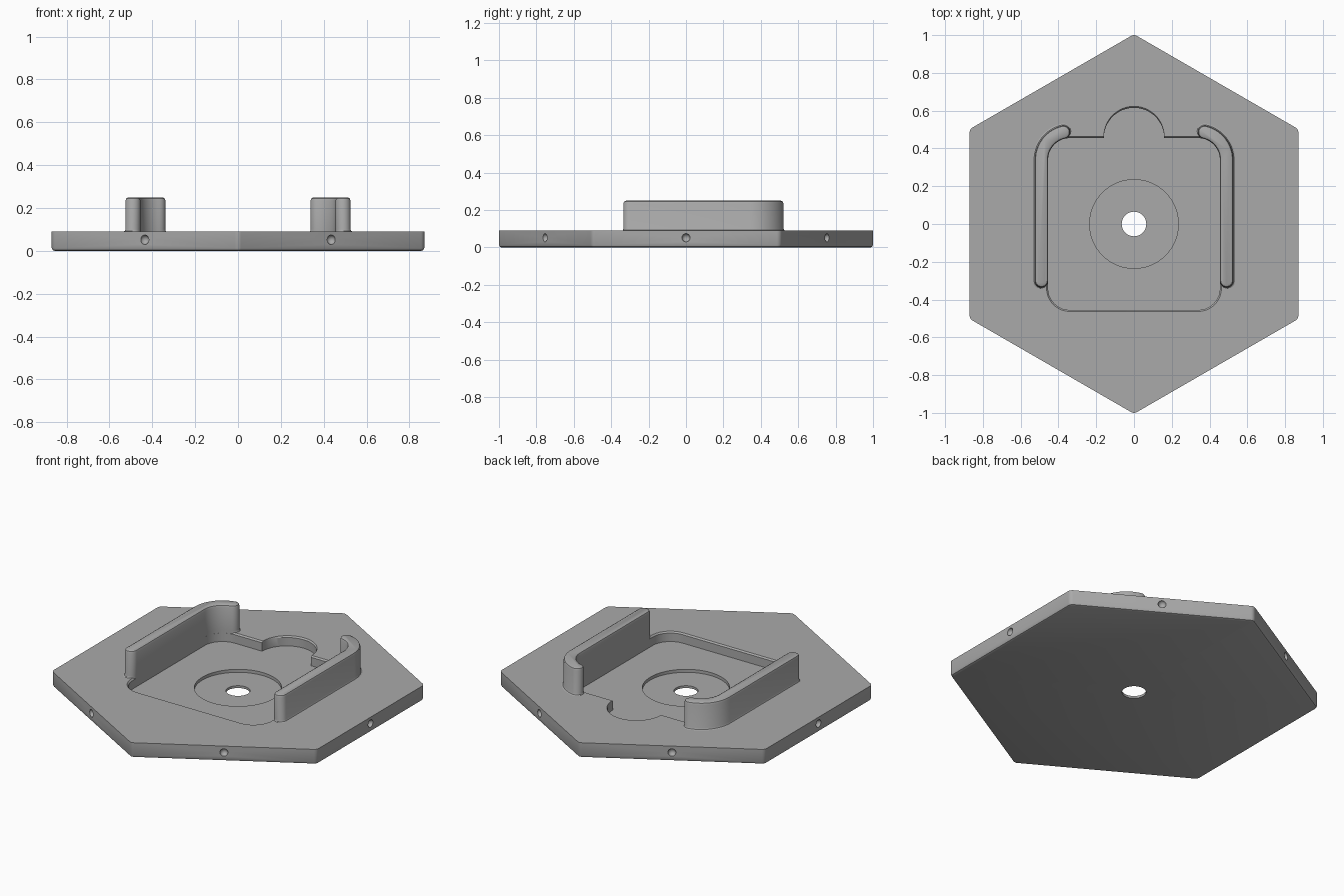
import bpy, bmesh
from math import cos, sin, pi, radians
from mathutils import Matrix

if "Cube" in bpy.data.objects:
    bpy.data.objects.remove(bpy.data.objects["Cube"], do_unlink=True)

grey = bpy.data.materials.new("plain grey")
grey.use_nodes = True
colour = (0.4, 0.4, 0.4, 1)
grey.diffuse_color = colour
grey.node_tree.nodes["Principled BSDF"].inputs["Base Color"].default_value = colour


def arc(cx, cy, r, start, end, steps):
    """Points on an arc, angles in degrees."""
    angles = [radians(start + (end - start) * i / steps) for i in range(steps + 1)]
    return [(cx + r * cos(a), cy + r * sin(a)) for a in angles]


def finish(name, bm):
    bmesh.ops.recalc_face_normals(bm, faces=bm.faces)
    mesh = bpy.data.meshes.new(name)
    bm.to_mesh(mesh)
    bm.free()
    mesh.materials.append(grey)
    obj = bpy.data.objects.new(name, mesh)
    bpy.context.collection.objects.link(obj)
    return obj


def loft(name, sections):
    """Solid through a stack of (outline, height) sections."""
    bm = bmesh.new()
    rings = [[bm.verts.new((x, y, z)) for x, y in pts] for pts, z in sections]
    for low, high in zip(rings, rings[1:]):
        for i in range(len(low)):
            j = (i + 1) % len(low)
            bm.faces.new((low[i], low[j], high[j], high[i]))
    bm.faces.new(rings[0])
    bm.faces.new(rings[-1])
    return finish(name, bm)


def cut(target, cutter):
    cutter.hide_render = True
    mod = target.modifiers.new("cut", 'BOOLEAN')
    mod.operation, mod.solver, mod.object = 'DIFFERENCE', 'EXACT', cutter
    bpy.context.view_layer.objects.active = target
    bpy.ops.object.modifier_apply(modifier=mod.name)
    bpy.data.objects.remove(cutter, do_unlink=True)


def smooth(obj):
    bpy.ops.object.select_all(action='DESELECT')
    obj.select_set(True)
    bpy.context.view_layer.objects.active = obj
    bpy.ops.object.shade_smooth_by_angle(angle=radians(30))


TOP, FLOOR, RECESS = 0.09, 0.032, 0.014


# Hexagonal plate with rounded corners and a softened lower edge
def hexagon(inset):
    r = 0.03 - inset
    reach = (0.87 - 0.03) / cos(pi / 6)
    pts = []
    for k in range(6):
        a = 30 + 60 * k
        pts += arc(reach * cos(radians(a)), reach * sin(radians(a)), r, a - 30, a + 30, 6)
    return pts


plate = loft("base_plate", [(hexagon(0.015), 0), (hexagon(0.005), 0.004),
                            (hexagon(0), 0.015), (hexagon(0), TOP)])


# Square pocket with a round finger notch at the back
def pocket(grow):
    half, r, c = 0.455 + grow, 0.115 + grow, 0.34
    return (arc(c, c, r, 0, 90, 10) + arc(0, half, 0.16, 0, 180, 32)
            + arc(-c, c, r, 90, 180, 10) + arc(-c, -c, r, 180, 270, 10)
            + arc(c, -c, r, 270, 360, 10))


cut(plate, loft("pocket_cutter", [(pocket(0), FLOOR), (pocket(0), TOP - 0.008),
                                  (pocket(0.008), TOP), (pocket(0.008), TOP + 0.05)]))


# Central recess and through hole
def disc(r):
    return arc(0, 0, r, 0, 354.375, 63)


cut(plate, loft("recess_cutter", [(disc(0.235), RECESS), (disc(0.235), 0.06)]))
cut(plate, loft("hole_cutter", [(disc(0.065), -0.05), (disc(0.065), 0.06)]))

# Dimple in the middle of each side
for k in range(6):
    a = radians(60 * k)
    bm = bmesh.new()
    bmesh.ops.create_uvsphere(bm, u_segments=20, v_segments=12, radius=0.022,
                              matrix=Matrix.Translation((0.87 * cos(a), 0.87 * sin(a), 0.052)))
    cut(plate, finish("dimple_cutter", bm))
smooth(plate)


# Hooked side walls, with a fillet at the foot and a softened top
def wall_outline(side, outer, inner):
    c, radius, tip, front = 0.34, 0.15, 77, -0.30
    mid, half = radius + (outer - inner) / 2, (outer + inner) / 2
    t = radians(tip)
    pts = arc(c, c, radius + outer, 0, tip, 14)
    pts += arc(c + mid * cos(t), c + mid * sin(t), half, tip, tip + 180, 12)[1:-1]
    pts += arc(c, c, radius - inner, tip, 0, 14)
    pts += arc(c + mid, front, half, 180, 360, 12)
    return [(side * x, y) for x, y in pts]


for name, side in (("left_wall", 1), ("right_wall", -1)):
    profile = [(0.046, 0.035, 0.05), (0.046, 0.035, TOP), (0.039, 0.035, TOP + 0.003),
               (0.035, 0.035, TOP + 0.011), (0.035, 0.035, 0.235),
               (0.031, 0.031, 0.245), (0.021, 0.021, 0.25)]
    smooth(loft(name, [(wall_outline(side, o, i), z) for o, i, z in profile]))
